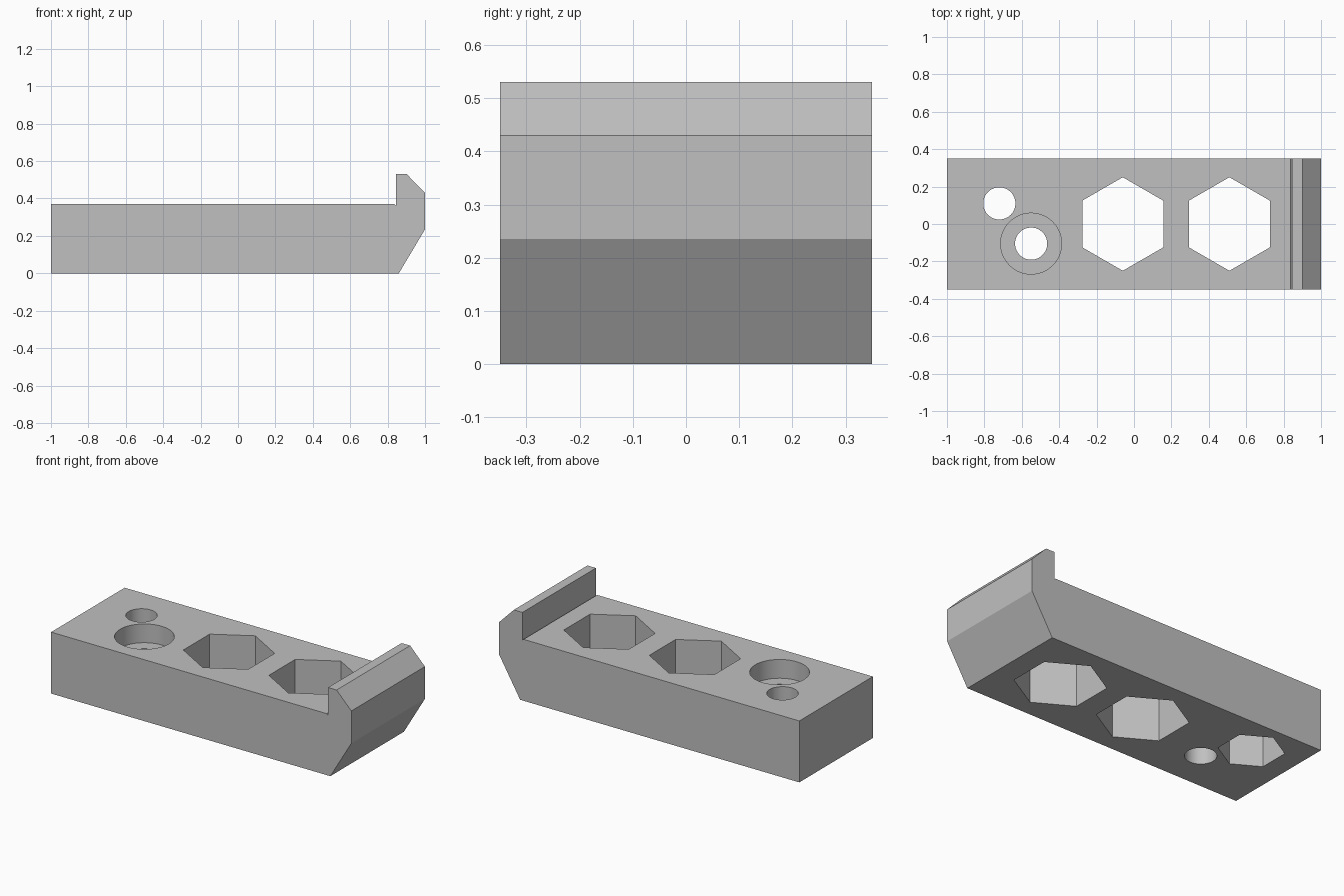
import bpy
import bmesh
import math

cube = bpy.data.objects.get("Cube")
if cube:
    bpy.data.objects.remove(cube, do_unlink=True)

grey = bpy.data.materials.new("plain grey")
grey.use_nodes = True
colour = (0.53, 0.53, 0.53, 1)
grey.diffuse_color = colour
grey.node_tree.nodes["Principled BSDF"].inputs["Base Color"].default_value = colour

HALF_WIDTH = 0.35
TOP = 0.37


def prism(name, outline, offset):
    """Extrude a closed outline of 3D points along an offset."""
    bm = bmesh.new()
    face = bm.faces.new([bm.verts.new(p) for p in outline])
    ext = bmesh.ops.extrude_face_region(bm, geom=[face])
    moved = [v for v in ext["geom"] if isinstance(v, bmesh.types.BMVert)]
    bmesh.ops.translate(bm, verts=moved, vec=offset)
    bmesh.ops.recalc_face_normals(bm, faces=bm.faces)
    mesh = bpy.data.meshes.new(name)
    bm.to_mesh(mesh)
    bm.free()
    mesh.materials.append(grey)
    obj = bpy.data.objects.new(name, mesh)
    bpy.context.collection.objects.link(obj)
    return obj


def cut(body, x, y, radius, sides, low=-0.1, high=0.6):
    """Drill a hole with a corner pointing to +y."""
    angles = [math.pi / 2 + math.tau * i / sides for i in range(sides)]
    ring = [(x + radius * math.cos(a), y + radius * math.sin(a), low) for a in angles]
    cutter = prism("hole_cutter", ring, (0, 0, high - low))
    cutter.hide_render = True
    mod = body.modifiers.new("hole", 'BOOLEAN')
    mod.operation = 'DIFFERENCE'
    mod.solver = 'EXACT'
    mod.object = cutter
    bpy.ops.object.modifier_apply(modifier=mod.name)
    bpy.data.objects.remove(cutter, do_unlink=True)


# Bar with a hooked lip and a small relief groove at its foot
profile = [(-1, 0), (0.86, 0), (1, 0.235), (1, 0.43), (0.902, 0.53),
           (0.845, 0.53), (0.845, 0.362), (0.837, TOP), (-1, TOP)]
bar = prism("hooked_bar", [(x, -HALF_WIDTH, z) for x, z in profile],
            (0, 2 * HALF_WIDTH, 0))
bpy.ops.object.select_all(action='DESELECT')
bpy.context.view_layer.objects.active = bar
bar.select_set(True)

# Large hexagonal through holes
for x in (-0.06, 0.51):
    cut(bar, x, 0, 0.25, 6)

# Screw hole with a hexagonal nut pocket underneath
cut(bar, -0.72, 0.11, 0.086, 64)
cut(bar, -0.72, 0.11, 0.18, 6, high=0.21)

# Screw hole with a round counterbore on top
cut(bar, -0.55, -0.105, 0.086, 64)
cut(bar, -0.55, -0.105, 0.163, 64, low=TOP - 0.113)

bpy.ops.object.shade_smooth_by_angle(angle=math.radians(30))
